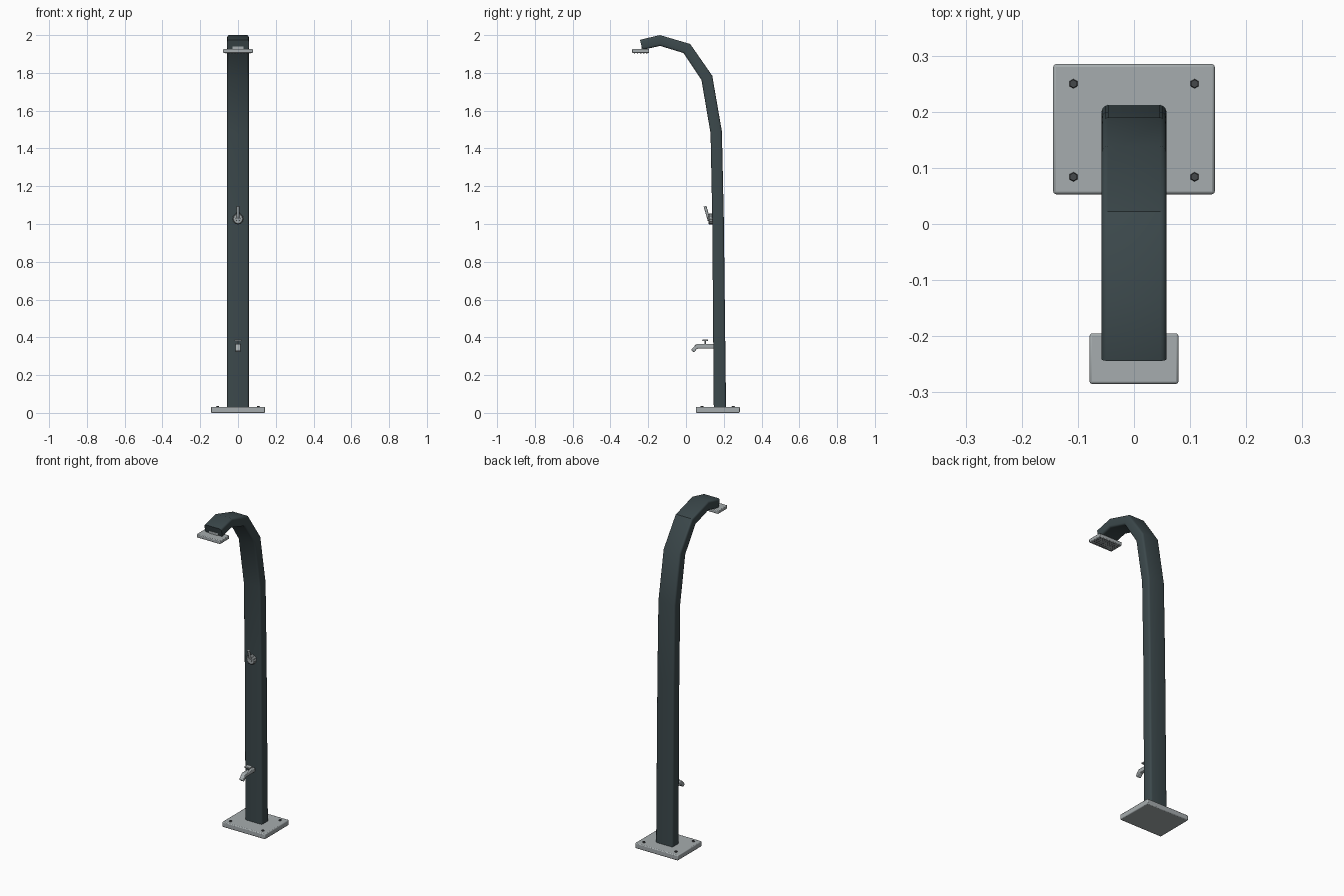
import bpy, bmesh, math
from mathutils import Vector, Matrix

if "Cube" in bpy.data.objects:
    bpy.data.objects.remove(bpy.data.objects["Cube"])


def material(name, rgb):
    m = bpy.data.materials.new(name)
    m.diffuse_color = (*rgb, 1)
    m.use_nodes = True
    m.node_tree.nodes["Principled BSDF"].inputs["Base Color"].default_value = m.diffuse_color
    return m


SLATE = material("dark slate", (0.045, 0.066, 0.072))
STEEL = material("brushed steel", (0.38, 0.415, 0.425))
DARK = material("dark holes", (0.06, 0.065, 0.07))


def finish(name, bm, mat, bevel=0.0, segments=2):
    bmesh.ops.recalc_face_normals(bm, faces=bm.faces)
    me = bpy.data.meshes.new(name)
    bm.to_mesh(me)
    bm.free()
    me.materials.append(mat)
    ob = bpy.data.objects.new(name, me)
    bpy.context.collection.objects.link(ob)
    if bevel:
        mod = ob.modifiers.new("bevel", 'BEVEL')
        mod.width, mod.segments, mod.limit_method = bevel, segments, 'ANGLE'
    bpy.ops.object.select_all(action='DESELECT')
    ob.select_set(True)
    bpy.context.view_layer.objects.active = ob
    bpy.ops.object.shade_smooth_by_angle(angle=math.radians(35))
    return ob


def box(name, lo, hi, mat, bevel=0.0):
    lo, hi = Vector(lo), Vector(hi)
    bm = bmesh.new()
    bmesh.ops.create_cube(bm, size=1, matrix=Matrix.Translation((lo + hi) / 2)
                          @ Matrix.Diagonal((*(hi - lo), 1)))
    return finish(name, bm, mat, bevel)


def add_rod(bm, a, b, r1, r2, sides=16):
    a, b = Vector(a), Vector(b)
    turn = (b - a).to_track_quat('Z', 'Y').to_matrix().to_4x4()
    bmesh.ops.create_cone(bm, cap_ends=True, segments=sides, radius1=r1, radius2=r2,
                          depth=(b - a).length, matrix=Matrix.Translation((a + b) / 2) @ turn)


def sweep(bm, rings):
    """Skin a list of closed rings and cap both ends."""
    rows = [[bm.verts.new(p) for p in ring] for ring in rings]
    n = len(rows[0])
    for r, s in zip(rows, rows[1:]):
        for i in range(n):
            bm.faces.new((r[i], r[(i + 1) % n], s[(i + 1) % n], s[i]))
    bm.faces.new(rows[0])
    bm.faces.new(rows[-1][::-1])


# Post: rounded box section between an outer and an inner side profile (y, z)
outer = [(0.212, 0.03), (0.200, 1.03), (0.190, 1.49), (0.139, 1.785),
         (0.022, 1.953), (-0.138, 2.0), (-0.244, 1.975)]
inner = [(0.147, 0.03), (0.139, 1.03), (0.130, 1.48), (0.082, 1.762),
         (-0.013, 1.905), (-0.137, 1.943), (-0.230, 1.922)]
HALF, R = 0.0575, 0.011
rings = []
for o, i in zip(outer, inner):
    o, i = Vector((0, *o)), Vector((0, *i))
    mid, axis = (o + i) / 2, (o - i).normalized()
    h = (o - i).length / 2
    ring = []
    for k, (sx, sy) in enumerate([(1, 1), (-1, 1), (-1, -1), (1, -1)]):
        for step in range(4):
            a = math.pi / 2 * (k + step / 3)
            ring.append(mid + Vector((sx * (HALF - R) + R * math.cos(a), 0, 0))
                        + axis * (sy * (h - R) + R * math.sin(a)))
    rings.append(ring)
bm = bmesh.new()
sweep(bm, rings)
finish("post", bm, SLATE)

# Base plate with four bolts
box("base_plate", (-0.144, 0.053, 0), (0.144, 0.285, 0.032), STEEL, 0.005)
bm = bmesh.new()
for x in (-0.108, 0.108):
    for y in (0.084, 0.250):
        add_rod(bm, (x, y, 0.03), (x, y, 0.037), 0.009, 0.007, 6)
finish("base_bolts", bm, DARK)

# Shower head with neck and nozzle grid
box("shower_head", (-0.079, -0.285, 1.905), (0.079, -0.195, 1.926), STEEL, 0.004)
box("head_neck", (-0.03, -0.236, 1.92), (0.03, -0.205, 1.94), STEEL)
bm = bmesh.new()
for i in range(9):
    for j in range(5):
        x, y = -0.064 + 0.016 * i, -0.272 + 0.016 * j
        add_rod(bm, (x, y, 1.906), (x, y, 1.9035), 0.004, 0.003, 8)
finish("nozzles", bm, DARK)

# Mixer valve: scalloped knob with a tilted lever
bm = bmesh.new()
N = 36
knob = []
for y, s in ((0.142, 0.9), (0.138, 1), (0.124, 1), (0.119, 0.85)):
    ring = []
    for i in range(N):
        a = 2 * math.pi * i / N
        r = s * (0.0275 + 0.002 * math.cos(12 * a))
        ring.append((r * math.cos(a), y, 1.027 + r * math.sin(a)))
    knob.append(ring)
sweep(bm, knob)
finish("valve_knob", bm, STEEL)
bm = bmesh.new()
add_rod(bm, (0, 0.124, 1.027), (0, 0.113, 1.027), 0.013, 0.011)
add_rod(bm, (0, 0.120, 1.025), (0, 0.101, 1.094), 0.007, 0.0075)
finish("valve_lever", bm, STEEL)

# Foot tap: bent square spout and the diverter cap above it
bm = bmesh.new()
path = [(0.150, 0.365, 0.150, 0.341), (0.054, 0.364, 0.060, 0.341), (0.027, 0.334, 0.042, 0.320)]
sweep(bm, [[(-0.013, a, b), (0.013, a, b), (0.013, c, d), (-0.013, c, d)] for a, b, c, d in path])
finish("foot_tap", bm, STEEL, 0.004)
box("diverter_cap", (-0.019, 0.086, 0.380), (0.019, 0.116, 0.389), STEEL, 0.002)
bm = bmesh.new()
add_rod(bm, (0, 0.101, 0.36), (0, 0.101, 0.382), 0.004, 0.004, 10)
finish("diverter_stem", bm, STEEL)
